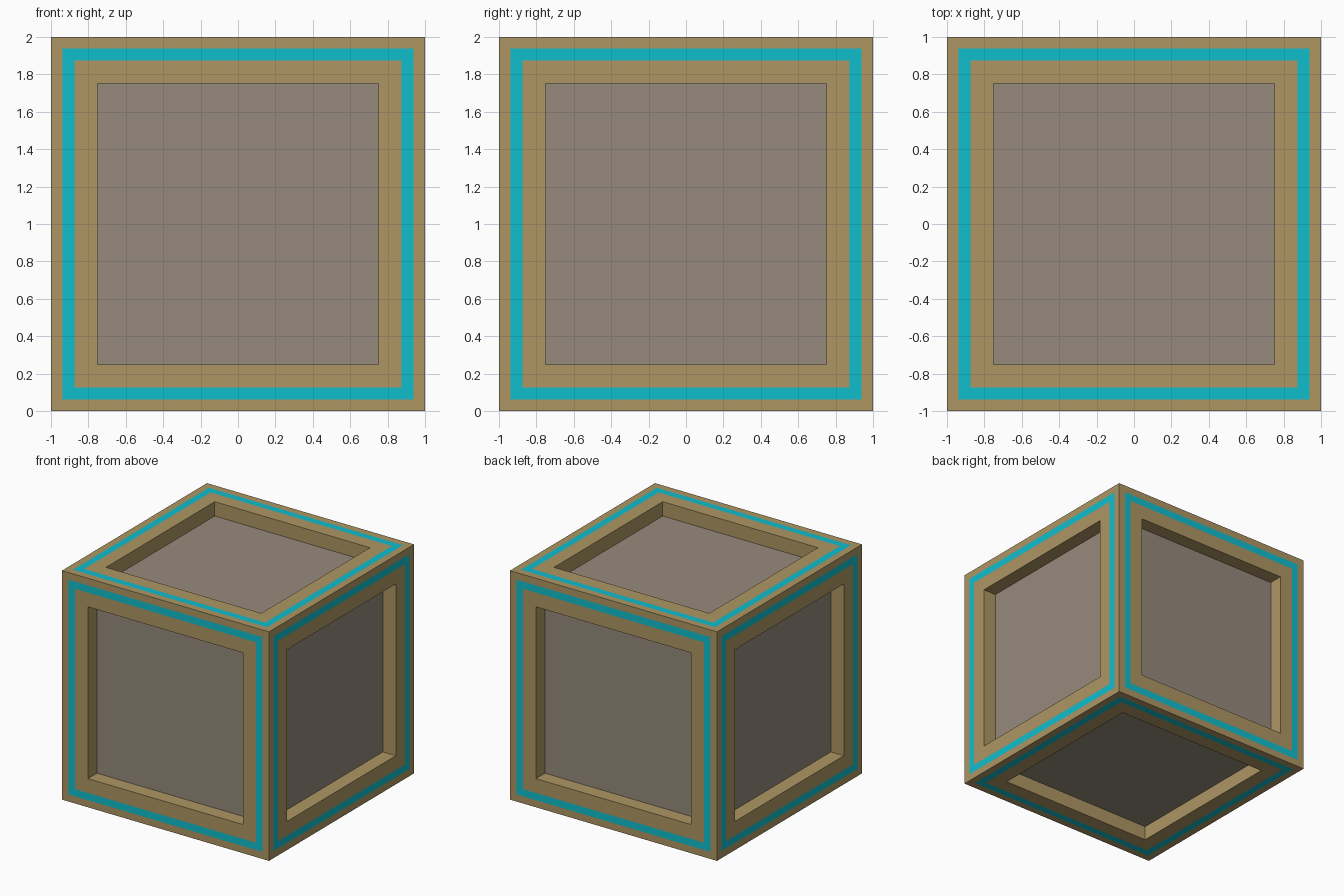
import bpy, bmesh
from mathutils import Matrix

if "Cube" in bpy.data.objects:
    bpy.data.objects.remove(bpy.data.objects["Cube"])


def material(name, color):
    mat = bpy.data.materials.new(name)
    mat.diffuse_color = (*color, 1.0)
    mat.use_nodes = True
    mat.node_tree.nodes["Principled BSDF"].inputs["Base Color"].default_value = mat.diffuse_color
    return mat


mesh = bpy.data.meshes.new("crate")
crate = bpy.data.objects.new("crate", mesh)
bpy.context.collection.objects.link(crate)
mesh.materials.append(material("tan_frame", (0.42, 0.305, 0.127)))
mesh.materials.append(material("cyan_stripe", (0.005, 0.515, 0.61)))
mesh.materials.append(material("grey_panel", (0.305, 0.254, 0.202)))
FRAME, STRIPE, PANEL = range(3)

bm = bmesh.new()
bmesh.ops.create_cube(bm, size=2, matrix=Matrix.Translation((0, 0, 1)))
panels = bm.faces[:]

# Each side: outer border, flush stripe, inner border, recess walls
for thickness, depth, slot in ((0.0625, 0, FRAME), (0.0625, 0, STRIPE),
                               (0.125, 0, FRAME), (0, -0.125, FRAME)):
    rim = bmesh.ops.inset_individual(bm, faces=panels, thickness=thickness,
                                     depth=depth, use_even_offset=True)
    for face in rim["faces"]:
        face.material_index = slot

# Sunken panels
for face in panels:
    face.material_index = PANEL

bm.to_mesh(mesh)
bm.free()
